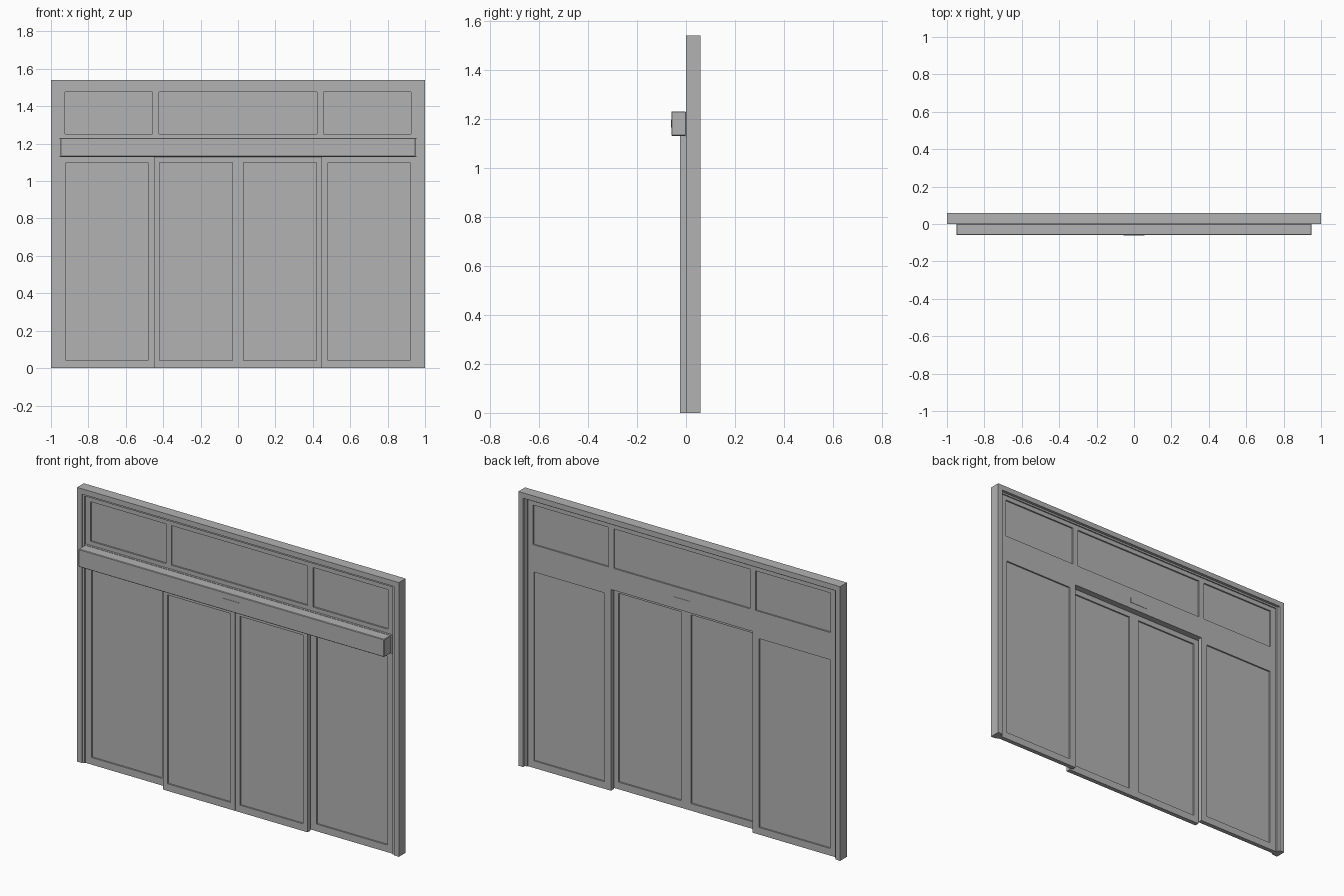
import bpy
import bmesh
from mathutils import Matrix, Vector

cube = bpy.data.objects.get("Cube")
if cube:
    bpy.data.objects.remove(cube, do_unlink=True)

grey = bpy.data.materials.new("aluminium_grey")
grey.use_nodes = True
colour = (0.45, 0.45, 0.45, 1)
grey.diffuse_color = colour
grey.node_tree.nodes["Principled BSDF"].inputs["Base Color"].default_value = colour


def build(name, boxes):
    """One object made of boxes given as (x range, y range, z range)."""
    bm = bmesh.new()
    for ranges in boxes:
        mid = Vector([(a + b) / 2 for a, b in ranges])
        size = Vector([b - a for a, b in ranges])
        bmesh.ops.create_cube(bm, size=1, matrix=Matrix.Translation(mid) @ Matrix.Diagonal(size).to_4x4())
    mesh = bpy.data.meshes.new(name)
    bm.to_mesh(mesh)
    bm.free()
    mesh.materials.append(grey)
    obj = bpy.data.objects.new(name, mesh)
    bpy.context.collection.objects.link(obj)
    return obj


def portal(name, half, width, top, depth, y):
    """Two uprights and a head, open at the floor."""
    inner = half - width
    build(name, [((-half, -inner), y, (0, top)),
                 ((inner, half), y, (0, top)),
                 ((-inner, inner), y, (top - depth, top))])


def panel(name, x, y, z, opening_x, opening_z):
    """Rails and stiles around a thin recessed pane."""
    mid = (y[0] + y[1]) / 2
    build(name + "_frame", [
        ((x[0], opening_x[0]), y, z),
        ((opening_x[1], x[1]), y, z),
        (opening_x, y, (z[0], opening_z[0])),
        (opening_x, y, (opening_z[1], z[1]))])
    build(name + "_pane", [(opening_x, (mid - 0.004, mid + 0.004), opening_z)])


FIXED_Y = (0.012, 0.037)
SLIDE_Y = (-0.025, 0)

# Surrounding frame and its inner stop
portal("outer_frame", 1, 0.03, 1.54, 0.03, (0, 0.06))
portal("inner_stop", 0.97, 0.013, 1.51, 0.01, (0.006, 0.044))

# Doors: fixed outer pair, sliding inner pair
leaf_z, pane_z = (0, 1.13), (0.04, 1.10)
for side, s in (("left", 1), ("right", -1)):
    def span(a, b):
        return tuple(sorted((s * a, s * b)))
    panel(side + "_fixed_panel", span(0.44, 0.957), FIXED_Y, leaf_z, span(0.48, 0.92), pane_z)
    panel(side + "_sliding_door", span(0.001, 0.45), SLIDE_Y, leaf_z, span(0.03, 0.42), pane_z)

# Transom windows
for name, x, opening in (("right", (-0.957, -0.44), (-0.925, -0.457)),
                         ("middle", (-0.44, 0.44), (-0.423, 0.423)),
                         ("left", (0.44, 0.957), (0.457, 0.925))):
    panel(name + "_transom", x, FIXED_Y, (1.23, 1.50), opening, (1.253, 1.475))

# Cross rail, operator housing and sensors
build("cross_rail", [((-0.957, 0.957), (0, FIXED_Y[1]), (1.13, 1.23))])
housing = build("operator_housing", [((-0.95, 0.95), (-0.06, 0), (1.13, 1.23))])
bevel = housing.modifiers.new("soft_edge", "BEVEL")
bevel.width = 0.003
bevel.segments = 1
for name, y in (("front_sensor", (-0.062, -0.058)), ("rear_sensor", (0.035, 0.039))):
    build(name, [((-0.055, 0.055), y, (1.165, 1.195))])
